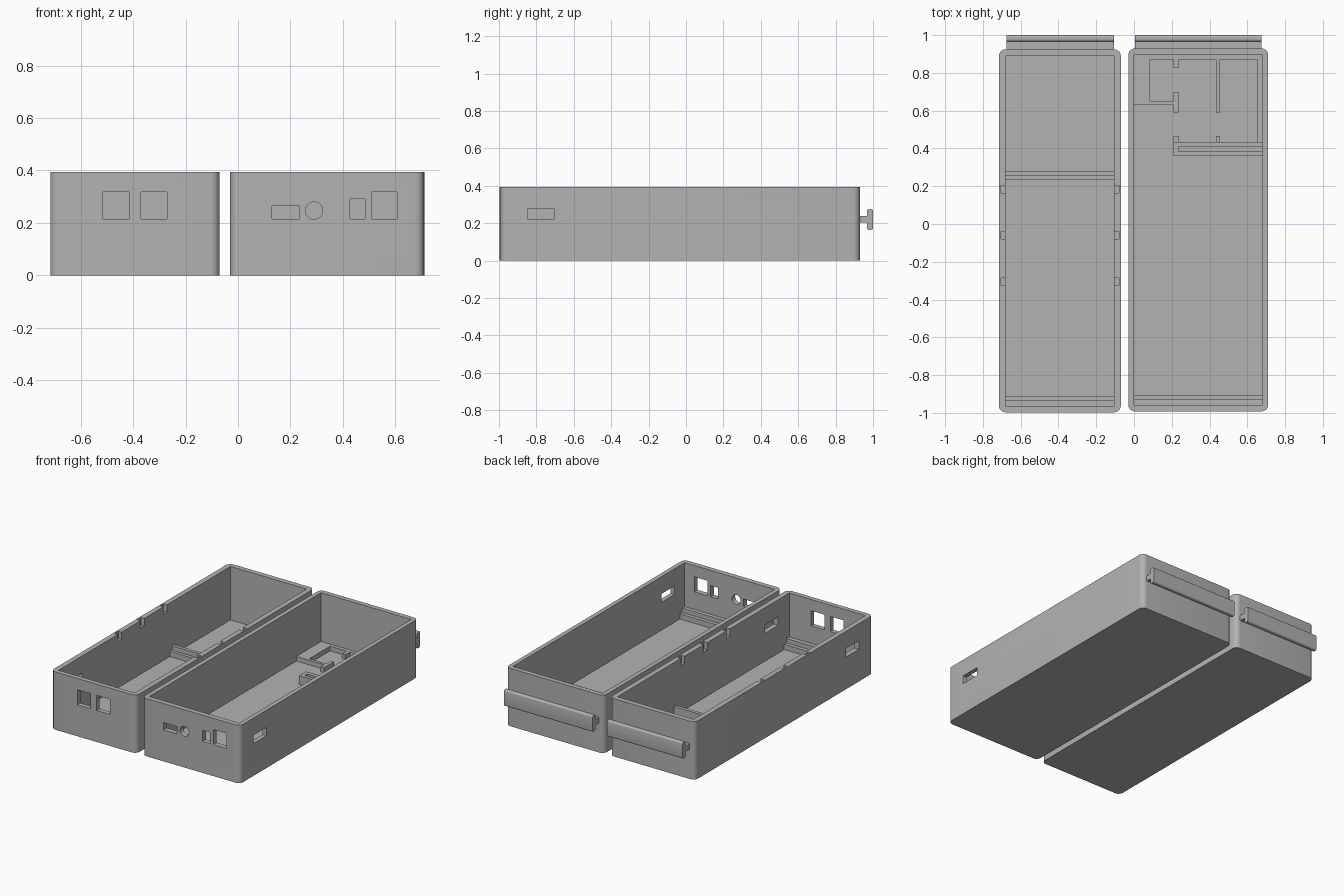
import bpy, bmesh, math

if "Cube" in bpy.data.objects:
    bpy.data.objects.remove(bpy.data.objects["Cube"])

grey = bpy.data.materials.new("plastic grey")
grey.diffuse_color = (0.45, 0.45, 0.45, 1)
grey.use_nodes = True
grey.node_tree.nodes["Principled BSDF"].inputs["Base Color"].default_value = grey.diffuse_color


def finish(name, bm):
    bmesh.ops.recalc_face_normals(bm, faces=bm.faces)
    me = bpy.data.meshes.new(name)
    bm.to_mesh(me)
    bm.free()
    ob = bpy.data.objects.new(name, me)
    bpy.context.collection.objects.link(ob)
    me.materials.append(grey)
    return ob


def add_block(bm, x0, x1, y0, y1, z0, z1):
    vs = bmesh.ops.create_cube(bm, size=1)["verts"]
    for v in vs:
        v.co = (x1 if v.co.x > 0 else x0, y1 if v.co.y > 0 else y0, z1 if v.co.z > 0 else z0)
    return vs


def blocks(name, boxes):
    bm = bmesh.new()
    for b in boxes:
        add_block(bm, *b)
    return finish(name, bm)


def prism(name, pts, axis, a, b):
    """Extrude a closed outline along x (outline is y,z) or z (outline is x,y)."""
    bm = bmesh.new()
    place = (lambda p, q: (a, p, q)) if axis == "x" else (lambda p, q: (p, q, a))
    face = bm.faces.new([bm.verts.new(place(*p)) for p in pts])
    new = bmesh.ops.extrude_face_region(bm, geom=[face])["geom"]
    d = b - a
    bmesh.ops.translate(bm, verts=[g for g in new if isinstance(g, bmesh.types.BMVert)],
                        vec=(d, 0, 0) if axis == "x" else (0, 0, d))
    return finish(name, bm)


def rounded(x0, x1, y0, y1, r, n=6):
    pts = []
    corners = [(x1 - r, y1 - r), (x0 + r, y1 - r), (x0 + r, y0 + r), (x1 - r, y0 + r)]
    for k, (cx, cy) in enumerate(corners):
        for i in range(n + 1):
            t = math.pi / 2 * (k + i / n)
            pts.append((cx + r * math.cos(t), cy + r * math.sin(t)))
    return pts


def smooth(ob):
    bpy.ops.object.select_all(action="DESELECT")
    ob.select_set(True)
    bpy.context.view_layer.objects.active = ob
    bpy.ops.object.shade_smooth_by_angle(angle=math.radians(35))


def cut(ob, cutter):
    m = ob.modifiers.new("cut", "BOOLEAN")
    m.operation, m.solver, m.object = "DIFFERENCE", "EXACT", cutter
    bpy.context.view_layer.objects.active = ob
    bpy.ops.object.modifier_apply(modifier=m.name)
    bpy.data.objects.remove(cutter)


H, FLOOR = 0.395, 0.03


def tray(name, outer, inner, openings, round_holes=()):
    """Open box with rounded upright corners and openings through its walls."""
    ob = prism(name, rounded(*outer, 0.035), "z", 0, H)
    cut(ob, blocks("cavity", [(*inner, FLOOR, H + 0.1)]))
    cut(ob, blocks("openings", openings))
    for x, z, r in round_holes:
        bm = bmesh.new()
        bmesh.ops.create_cone(bm, cap_ends=True, segments=32, radius1=r, radius2=r, depth=0.1)
        for v in bm.verts:
            v.co = (x + v.co.x, outer[2] + v.co.z, z + v.co.y)
        cut(ob, finish("round_hole", bm))
    smooth(ob)


def hanging_rail(name, x0, x1, y):
    """T-shaped rail on the back wall."""
    blocks(name + "_stem", [(x0, x1, y - 0.005, 0.972, 0.203, 0.24)])
    smooth(prism(name + "_plate", rounded(0.967, 1.0, 0.165, 0.275, 0.01, 4), "x", x0, x1))


# Narrow tray: two front windows, a slot in each side, rim notches
openings = [(x, x + 0.1, -1.1, -0.95, 0.215, 0.318) for x in (-0.515, -0.37)]
openings += [(x, x + 0.1, -0.845, -0.705, 0.22, 0.278) for x in (-0.77, -0.13)]
for y in (0.185, -0.06, -0.305):
    openings += [(x, x + 0.045, y - 0.02, y + 0.02, 0.345, 0.45) for x in (-0.705, -0.125)]
tray("narrow_tray", (-0.715, -0.07, -0.997, 0.925), (-0.68, -0.105, -0.965, 0.89), openings)
hanging_rail("narrow_rail", -0.675, -0.105, 0.925)

# Wide tray: front sockets, one side slot
openings = [(x0, x1, -1.1, -0.94, 0.215, z) for x0, x1, z in
            ((0.13, 0.235, 0.265), (0.427, 0.484, 0.291), (0.508, 0.607, 0.318))]
openings.append((0.66, 0.76, -0.845, -0.705, 0.22, 0.278))
tray("wide_tray", (-0.03, 0.71, -0.992, 0.93), (0.0, 0.68, -0.957, 0.897), openings,
     [(0.29, 0.247, 0.033)])
hanging_rail("wide_rail", 0.005, 0.675, 0.93)


# Stepped board supports across the trays
def support(name, x0, x1, y_wall, y_mid, y_low, top=0.095):
    prism(name, [(y_wall, 0.02), (y_wall, top), (y_mid, top), (y_mid, top - 0.03),
                 (y_low, top - 0.03), (y_low, 0.02)], "x", x0, x1)


support("narrow_front_support", -0.685, -0.1, -0.97, -0.935, -0.91)
support("narrow_back_support", -0.685, -0.1, 0.28, 0.257, 0.235)
support("wide_front_support", -0.005, 0.685, -0.962, -0.93, -0.905)

# Grooved board holder in the wide tray
holder = blocks("grooved_holder", [(0.21, 0.685, 0.36, 0.435, 0.02, 0.09)])
cut(holder, blocks("groove", [(0.235, 0.75, 0.385, 0.41, 0.06, 0.2)]))

# Low locating ribs on the wide tray floor
ribs = [
    (-0.005, 0.085, 0.63, 0.9), (0.085, 0.21, 0.63, 0.65), (0.085, 0.685, 0.872, 0.9),
    (0.655, 0.685, 0.435, 0.872), (0.21, 0.235, 0.59, 0.7), (0.21, 0.235, 0.825, 0.872),
    (0.21, 0.235, 0.435, 0.465), (0.433, 0.455, 0.59, 0.872), (0.433, 0.455, 0.435, 0.465),
]
blocks("floor_ribs", [(*r, 0.02, 0.062) for r in ribs])
